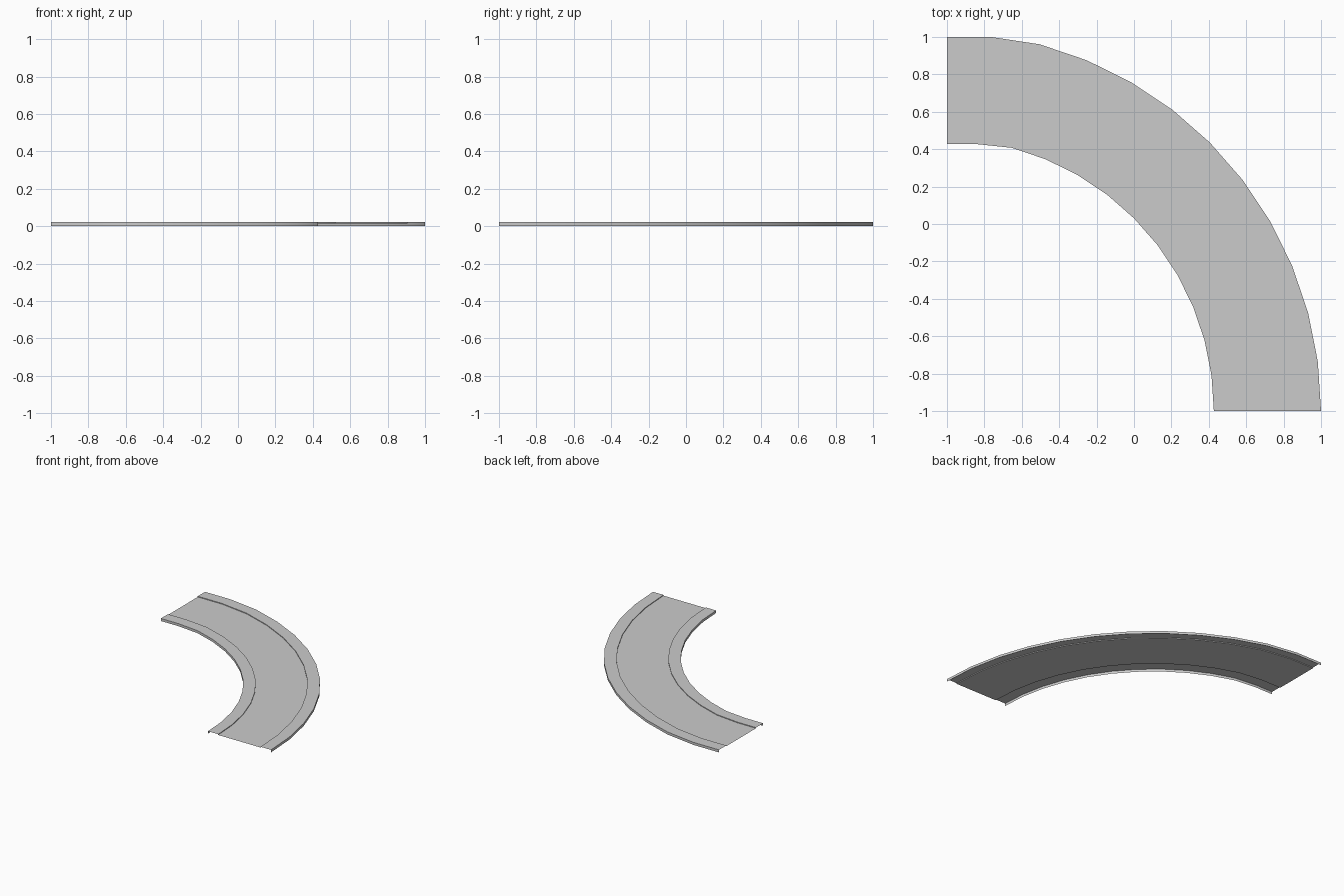
import bpy, bmesh, math

if "Cube" in bpy.data.objects:
    bpy.data.objects.remove(bpy.data.objects["Cube"])

STEPS = 12           # 7.5 degree segments in the quarter turn
TOP, ROAD = 0.021, 0.015


def ring_point(r, z, i):
    # Arc about a centre just outside the tile, trimmed to the tile edge
    a = math.radians(90 * i / STEPS)
    x = max(-1.0, -1.03 + r * math.cos(a))
    y = min(r - 1.03, -1 + r * math.sin(a))
    return (x, y, z)


def sweep(name, profile):
    # Sweep an open (radius, height) profile, listed inside to outside
    bm = bmesh.new()
    rows = [[bm.verts.new(ring_point(r, z, i)) for r, z in profile]
            for i in range(STEPS + 1)]
    for a, b in zip(rows, rows[1:]):
        for k in range(len(profile) - 1):
            bm.faces.new((a[k], a[k + 1], b[k + 1], b[k]))
    mesh = bpy.data.meshes.new(name)
    bm.to_mesh(mesh)
    bm.free()
    ob = bpy.data.objects.new(name, mesh)
    bpy.context.collection.objects.link(ob)
    bpy.context.view_layer.objects.active = ob
    ob.select_set(True)
    bpy.ops.object.shade_smooth_by_angle(angle=math.radians(30))
    ob.select_set(False)
    return ob


# Carriageway
sweep("road_surface", [(1.55, ROAD), (1.935, ROAD)])
# Raised pavements: outer skirt to the ground, flat top, kerb step to the road
sweep("inner_pavement", [(1.457, 0), (1.457, TOP), (1.55, TOP), (1.55, ROAD)])
sweep("outer_pavement", [(1.935, ROAD), (1.935, TOP), (2.03, TOP), (2.03, 0)])
